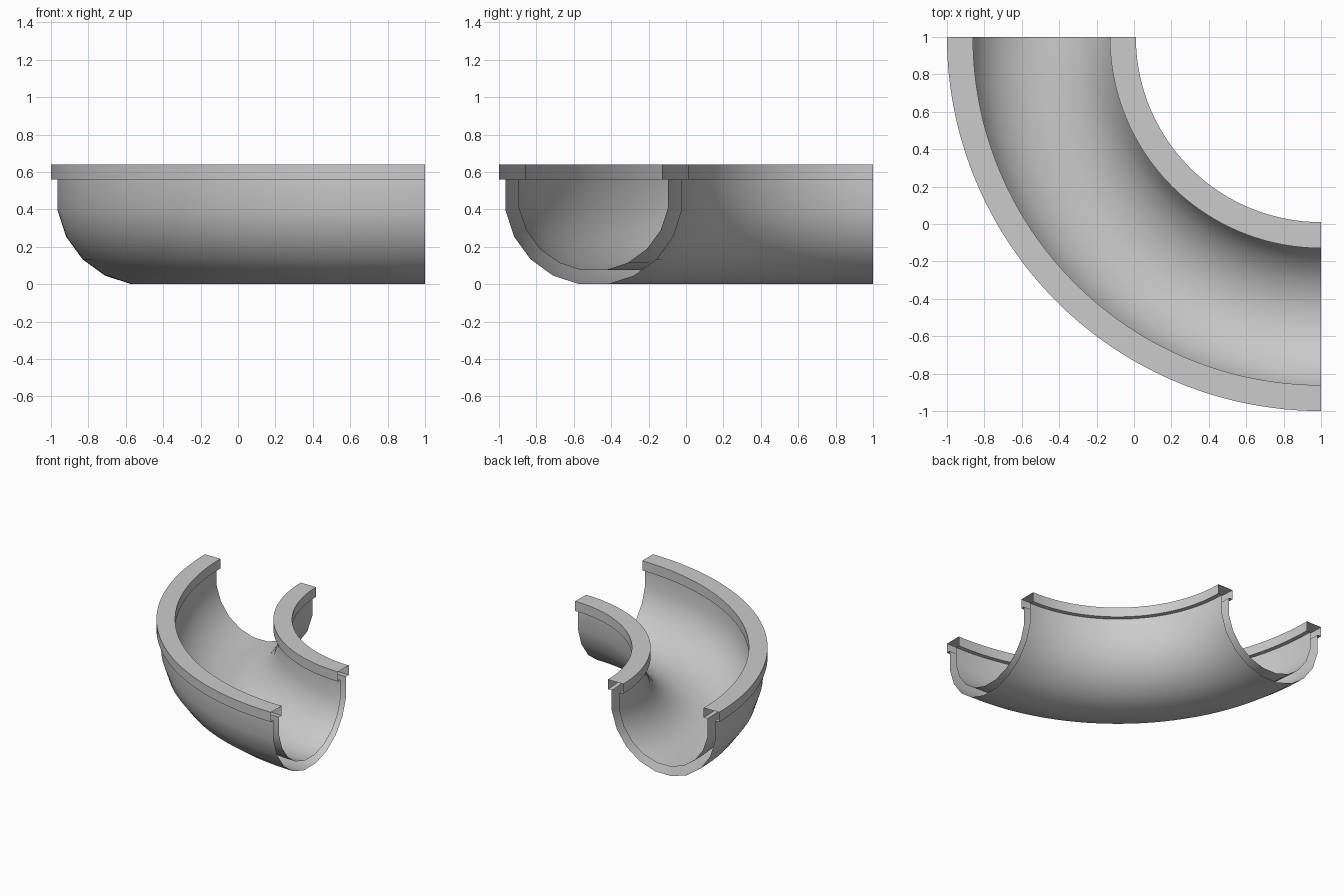
import bpy, bmesh, math

if "Cube" in bpy.data.objects:
    bpy.data.objects.remove(bpy.data.objects["Cube"])

STEPS = 48           # segments along the quarter turn
CENTRE = (1.0, 1.0)  # bend centre
MID_R = 1.495        # radius of the channel's centre line


def trough(apothem, cz):
    """Right half of a 20-sided round trough: from wall down to the floor."""
    rad = apothem / math.cos(math.radians(9))
    return [(rad * math.cos(math.radians(a)), cz + rad * math.sin(math.radians(a)))
            for a in range(-9, -90, -18)]


# Half section: outer skin, lip and inner skin, from floor up and back down
outer = trough(0.47, 0.47)[::-1]
lip = [(0.47, 0.56), (0.505, 0.56), (0.505, 0.64), (0.366, 0.64), (0.366, 0.56), (0.40, 0.56)]
inner = trough(0.40, 0.475)
half = outer + lip + inner
section = half + [(-x, z) for x, z in reversed(half)]

# Sweep the hollow section through the quarter turn, ends left open
bm = bmesh.new()
rings = []
for i in range(STEPS + 1):
    a = math.pi + math.pi / 2 * i / STEPS
    rings.append([bm.verts.new((CENTRE[0] + (MID_R + u) * math.cos(a),
                                CENTRE[1] + (MID_R + u) * math.sin(a), z))
                  for u, z in section])
n = len(section)
for r0, r1 in zip(rings, rings[1:]):
    for j in range(n):
        k = (j + 1) % n
        bm.faces.new((r0[j], r1[j], r1[k], r0[k]))
bmesh.ops.recalc_face_normals(bm, faces=bm.faces)

mesh = bpy.data.meshes.new("curved_channel")
bm.to_mesh(mesh)
bm.free()
channel = bpy.data.objects.new("curved_channel", mesh)
bpy.context.collection.objects.link(channel)
bpy.context.view_layer.objects.active = channel
channel.select_set(True)
bpy.ops.object.shade_smooth_by_angle(angle=math.radians(30))
